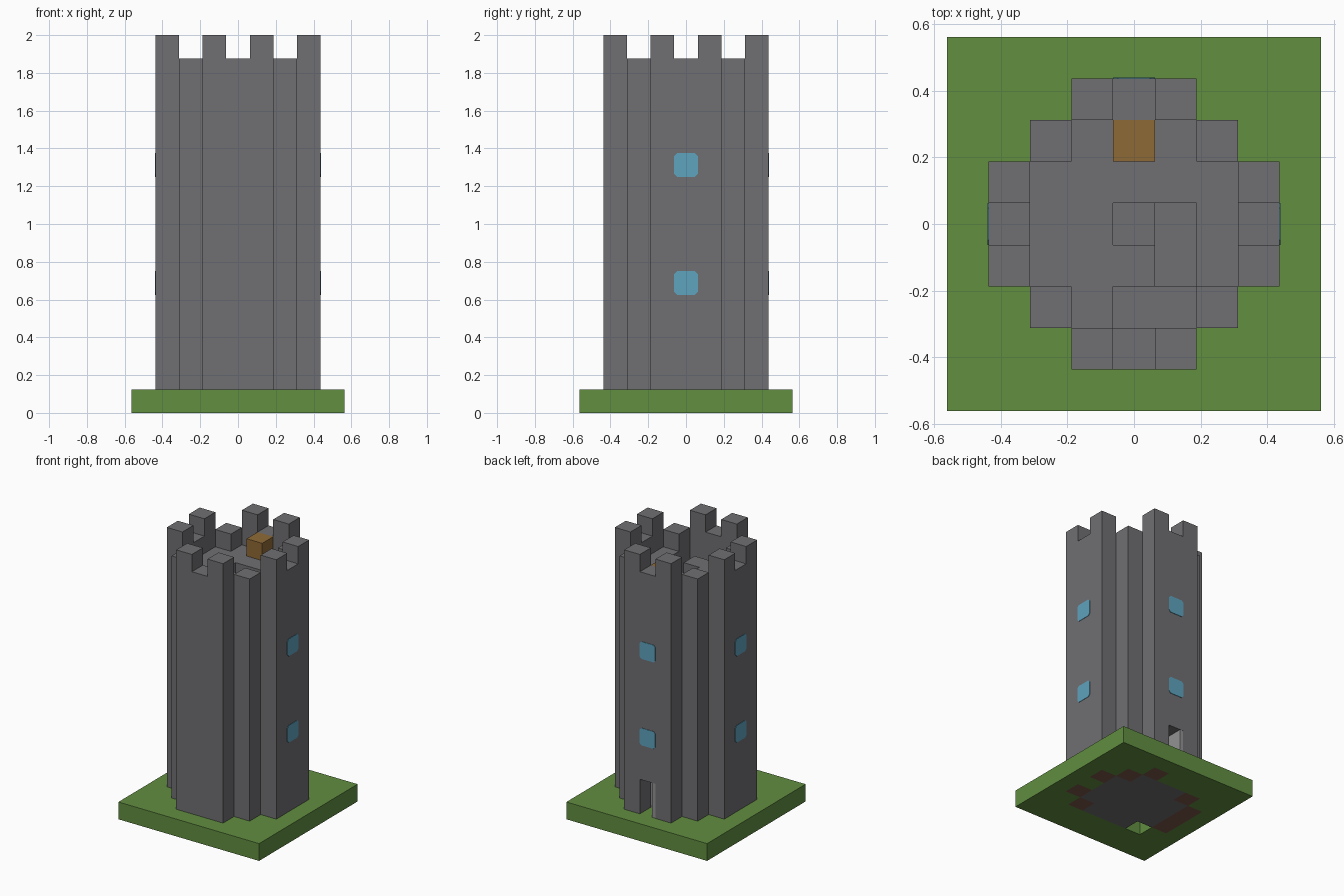
import bpy
import bmesh
from mathutils import Matrix, Vector

U = 0.125  # edge of one block

if "Cube" in bpy.data.objects:
    bpy.data.objects.remove(bpy.data.objects["Cube"])


def material(name, r, g, b):
    """Flat material from display values, stored as linear."""
    lin = [((c / 255 + 0.055) / 1.055) ** 2.4 for c in (r, g, b)] + [1]
    mat = bpy.data.materials.new(name)
    mat.use_nodes = True
    mat.diffuse_color = lin
    mat.node_tree.nodes["Principled BSDF"].inputs["Base Color"].default_value = lin
    return mat


stone = material("grey stone", 112, 110, 113)
grass = material("green grass", 97, 142, 64)
soil = material("brown soil", 122, 86, 72)
wood = material("orange wood", 143, 106, 54)
glass = material("blue glass", 94, 163, 190)
iron = material("light iron", 148, 147, 148)


def finish(name, bm, mats):
    bmesh.ops.recalc_face_normals(bm, faces=bm.faces)
    mesh = bpy.data.meshes.new(name)
    bm.to_mesh(mesh)
    bm.free()
    for mat in mats:
        mesh.materials.append(mat)
    obj = bpy.data.objects.new(name, mesh)
    bpy.context.collection.objects.link(obj)
    return obj


def blocks(name, cells, mats):
    """Join unit blocks {(x, y, layer): material index}, keeping outer faces only."""
    bm = bmesh.new()
    for cell, index in cells.items():
        centre = (Vector(cell) + Vector((0, 0, 0.5))) * U
        for axis in range(3):
            for sign in (-1, 1):
                n = Vector((0, 0, 0))
                n[axis] = sign
                if tuple(int(c + d) for c, d in zip(cell, n)) in cells:
                    continue
                a = Vector((n.y, n.z, n.x))
                b = n.cross(a)
                corners = (a + b, b - a, -a - b, a - b)
                face = bm.faces.new(
                    [bm.verts.new(centre + (n + c) * U / 2) for c in corners])
                face.material_index = index
    bmesh.ops.remove_doubles(bm, verts=bm.verts, dist=U / 100)
    return finish(name, bm, mats)


def box(name, low, high, mat):
    low, high = Vector(low), Vector(high)
    bm = bmesh.new()
    bmesh.ops.create_cube(bm, size=1, matrix=Matrix.Translation((low + high) / 2)
                          @ Matrix.Diagonal((*(high - low), 1)))
    return finish(name, bm, [mat])


# Tower plan: a rounded interior and a one-block wall around it
span = range(-2, 3)
inside = [(x, y) for x in span for y in span if abs(x) + abs(y) < 4]
ring = [(x, y) for x in (-2, 2) for y in (-2, 2)]
for i in (-1, 0, 1):
    ring += [(i, -3), (i, 3), (-3, i), (3, i)]

# Ground slab: grass, stone under the room, soil under some of the wall
soil_cells = [(3, 1), (3, -1), (2, 2), (-2, 2), (2, -2), (1, 3),
              (-3, 1), (-3, 0), (-3, -1)]
ground = {}
for x in range(-4, 5):
    for y in range(-4, 5):
        ground[x, y, 0] = 1 if (x, y) in inside else 2 if (x, y) in soil_cells else 0
del ground[-2, -2, 0]
blocks("ground", ground, [grass, stone, soil])

# Wall with battlements and a doorway at the back
wall = {(x, y, z): 0 for x, y in ring for z in range(1, 15)}
for x, y in ring:
    if sorted((abs(x), abs(y))) == [1, 3]:
        wall[x, y, 15] = 0
for z in (1, 2):
    del wall[0, 3, z]
blocks("tower_wall", wall, [stone])

# Roof floor with an opening for the stair
well = [(0, 0), (1, 0), (1, -1), (1, -2), (0, -2)]
blocks("roof_floor", {(x, y, 13): 0 for x, y in inside if (x, y) not in well}, [stone])

# Winding stair around a post
turns = [[(1, 0), (1, -1)], [(1, -2), (0, -2)], [(-1, -2), (-1, -1)], [(-1, 0), (0, 0)]]
stair = {(0, 0, 12): 0}
for i in range(11):
    for x, y in turns[i % 4]:
        stair[x, y, 11 - i] = 0
for z in range(1, 13):
    stair[0, -1, z] = 0
blocks("winding_stair", stair, [stone])

# Chest on the roof
blocks("roof_chest", {(0, 2, 14): 0}, [wood])

# Open door leaf against the side of the doorway
box("door_leaf", (-0.0625, 0.3125, U), (-0.035, 0.436, 3 * U), iron)


def window(name, direction, layer):
    """Thin pane with cut corners, lying on a wall face."""
    d = Vector(direction)
    side = Vector((-d.y, d.x, 0))
    up = Vector((0, 0, 1))
    centre = d * 3.5 * U + up * (layer + 0.5) * U
    h, c = U / 2, U / 2 - 0.014
    outline = [(h, c), (c, h), (-c, h), (-h, c), (-h, -c), (-c, -h), (c, -h), (h, -c)]
    bm = bmesh.new()
    face = bm.faces.new([bm.verts.new(centre + side * s + up * t) for s, t in outline])
    out = bmesh.ops.extrude_face_region(bm, geom=[face])
    verts = [v for v in out["geom"] if isinstance(v, bmesh.types.BMVert)]
    bmesh.ops.translate(bm, verts=verts, vec=d * 0.003)
    finish(name, bm, [glass])


# Two windows on each side and on the back
for label, direction in (("left", (1, 0, 0)), ("right", (-1, 0, 0)), ("back", (0, 1, 0))):
    window(label + "_lower_window", direction, 5)
    window(label + "_upper_window", direction, 10)
